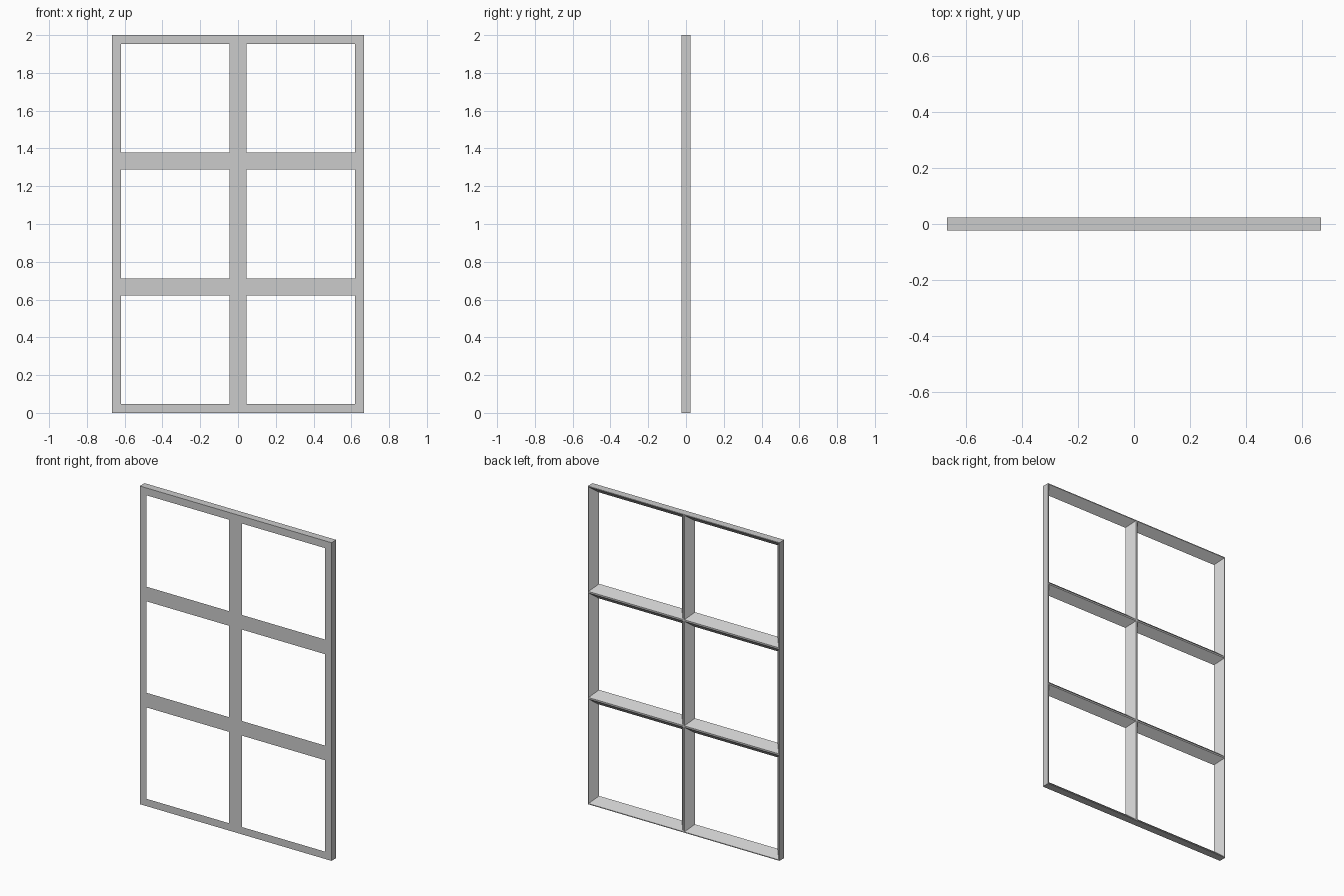
import bpy
import bmesh

cube = bpy.data.objects.get("Cube")
if cube:
    bpy.data.objects.remove(cube, do_unlink=True)

COLS, ROWS = 2, 3
CELL = 2 / ROWS            # square pane pitch
HALF_DEPTH = 0.0235
FRONT_RIM = 0.046          # flat bar half-width on the front
BACK_RIM = 0.005           # narrow ridge half-width on the back

# Plain grey paint
grey = bpy.data.materials.new("grey")
grey.use_nodes = True
colour = (0.6, 0.6, 0.6, 1)
grey.diffuse_color = colour
grey.node_tree.nodes["Principled BSDF"].inputs["Base Color"].default_value = colour

bm = bmesh.new()


def ring(x, z, inset, y):
    """Four corners of a square opening around a cell centre."""
    r = CELL / 2 - inset
    return [bm.verts.new((x + sx * r, y, z + sz * r))
            for sx, sz in ((-1, -1), (1, -1), (1, 1), (-1, 1))]


def bridge(a, b, sides=range(4)):
    for k in sides:
        n = (k + 1) % 4
        bm.faces.new((a[k], a[n], b[n], b[k]))


# Each pane: flat front rim, splayed reveal, narrow back ridge
for col in range(COLS):
    for row in range(ROWS):
        x = (col - (COLS - 1) / 2) * CELL
        z = (row + 0.5) * CELL
        loops = [ring(x, z, inset, y) for inset, y in (
            (0, -HALF_DEPTH), (FRONT_RIM, -HALF_DEPTH),
            (BACK_RIM, HALF_DEPTH), (0, HALF_DEPTH))]
        for a, b in zip(loops, loops[1:]):
            bridge(a, b)
        # Outer walls only along the perimeter
        on_edge = (row == 0, col == COLS - 1, row == ROWS - 1, col == 0)
        bridge(loops[3], loops[0], [k for k in range(4) if on_edge[k]])

bmesh.ops.remove_doubles(bm, verts=bm.verts, dist=0.0005)
bmesh.ops.recalc_face_normals(bm, faces=bm.faces)

mesh = bpy.data.meshes.new("window_frame")
bm.to_mesh(mesh)
bm.free()
mesh.materials.append(grey)
frame = bpy.data.objects.new("window_frame", mesh)
bpy.context.collection.objects.link(frame)
